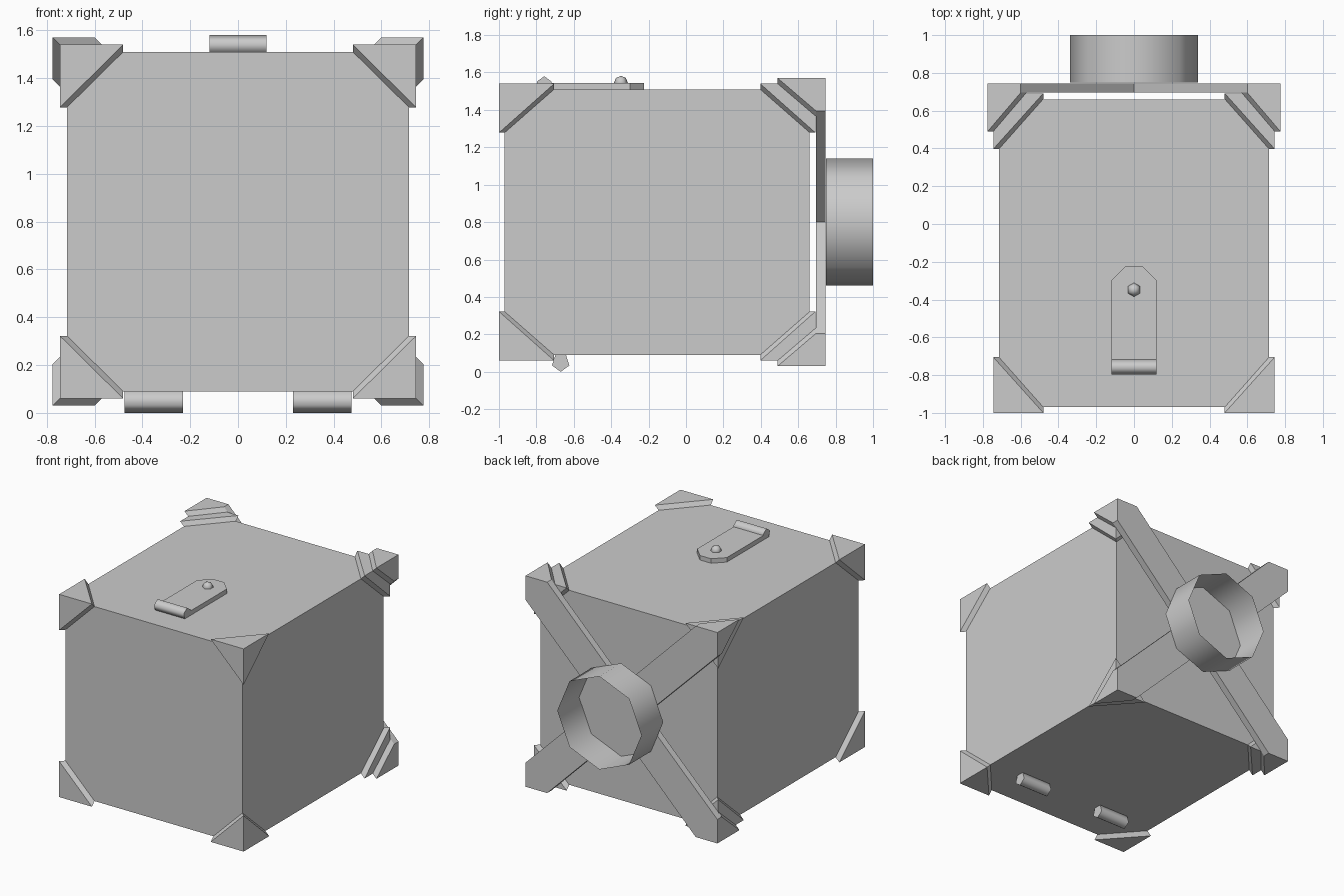
import bpy, bmesh, math
from mathutils import Vector

if "Cube" in bpy.data.objects:
    bpy.data.objects.remove(bpy.data.objects["Cube"])

ZC = 0.80  # height of the crate's centre


def add_object(name, verts, faces):
    bm = bmesh.new()
    vs = [bm.verts.new(v) for v in verts]
    for f in faces:
        bm.faces.new([vs[i] for i in f])
    bmesh.ops.recalc_face_normals(bm, faces=bm.faces)
    mesh = bpy.data.meshes.new(name)
    bm.to_mesh(mesh)
    bm.free()
    ob = bpy.data.objects.new(name, mesh)
    bpy.context.collection.objects.link(ob)
    return ob


def prism(name, pts, lo, hi, axis, cap_hi=True):
    """Extrude a 2D outline along an axis (outline uses the other two axes in order)."""
    def place(p, d):
        c = list(p)
        c.insert(axis, d)
        return c
    n = len(pts)
    verts = [place(p, lo) for p in pts] + [place(p, hi) for p in pts]
    faces = [(i, (i + 1) % n, n + (i + 1) % n, n + i) for i in range(n)]
    faces.append(tuple(range(n)))
    if cap_hi:
        faces.append(tuple(range(n, 2 * n)))
    return add_object(name, verts, faces)


def ngon(cx, cy, r, n, start):
    return [(cx + r * math.cos(start + 2 * math.pi * i / n),
             cy + r * math.sin(start + 2 * math.pi * i / n)) for i in range(n)]


def smooth(ob, angle=80):
    bpy.ops.object.select_all(action='DESELECT')
    bpy.context.view_layer.objects.active = ob
    ob.select_set(True)
    bpy.ops.object.shade_smooth_by_angle(angle=math.radians(angle))


def corner_shell(name, corner, legs, thick, slide=0.0, back=True):
    """Three-sided corner guard; legs and thickness point inwards from the corner."""
    c, l, t = Vector(corner), legs, thick
    d = c + Vector(t)
    outer = [c + Vector((l[0], 0, 0)), c + Vector((0, l[1], 0)), c + Vector((0, 0, l[2]))]
    inner = [Vector((outer[0].x + slide * math.copysign(1, l[0]), d.y, d.z)),
             Vector((d.x, outer[1].y, d.z)),
             Vector((d.x, d.y, outer[2].z + slide * math.copysign(1, l[2])))]
    faces = []
    for a, b in [(1, 2), (2, 3)] + ([(3, 1)] if back else []):
        faces += [(0, a, b), (4, 4 + a, 4 + b), (a, b, 4 + b, 4 + a)]
    return add_object(name, [c] + outer + [d] + inner, faces)


# Crate body
prism("crate_body", [(-0.715, -0.97), (0.715, -0.97), (0.715, 0.66), (-0.715, 0.66)],
      0.09, 1.51, 2)

# Corner guards on all eight corners, strap hooks on the four rear ones
for sx in (-1, 1):
    for sz in (-1, 1):
        for sy, y in ((-1, -1.0), (1, 0.692)):
            corner_shell("corner_guard", (sx * 0.745, y, ZC + sz * 0.74),
                         (-sx * 0.265, -sy * 0.295, -sz * 0.262),
                         (-sx * 0.03, -sy * 0.03, -sz * 0.03))
        corner_shell("strap_hook", (sx * 0.775, 0.695, ZC + sz * 0.77),
                     (-sx * 0.175, -0.205, -sz * 0.175),
                     (-sx * 0.03, 0, -sz * 0.03), slide=0.03, back=False)

# Crossed rear straps
quarter = [(0.175, 0), (0.775, 0.595), (0.775, 0.77), (0.60, 0.77), (0, 0.17)]
half = quarter + [(-x, z) for x, z in reversed(quarter[:-1])]
outline = half + [(x, -z) for x, z in reversed(half[1:-1])]
prism("cross_strap", [(x, ZC + z) for x, z in outline], 0.695, 0.745, 1)

# Open octagonal rear socket
smooth(prism("rear_socket", ngon(0, ZC, 0.34, 8, 0), 0.748, 1.0, 1, cap_hi=False))

# Top latch: strap, hinge roller and stud
prism("latch_strap", [(-0.12, -0.76), (0.12, -0.76), (0.12, -0.30), (0.045, -0.225),
                      (-0.045, -0.225), (-0.12, -0.30)], 1.505, 1.543, 2)
smooth(prism("latch_roller", ngon(-0.758, 1.538, 0.042, 5, math.pi / 2), -0.12, 0.12, 0))
bpy.ops.mesh.primitive_uv_sphere_add(segments=6, ring_count=4, radius=0.037,
                                     location=(0, -0.348, 1.545))
stud = bpy.context.object
stud.name = "latch_stud"
smooth(stud)

# Underside hinge rollers
for s in (-1, 1):
    smooth(prism("hinge_roller", ngon(-0.67, 0.049, 0.049, 5, -math.pi / 2),
                 s * 0.23, s * 0.475, 0))
